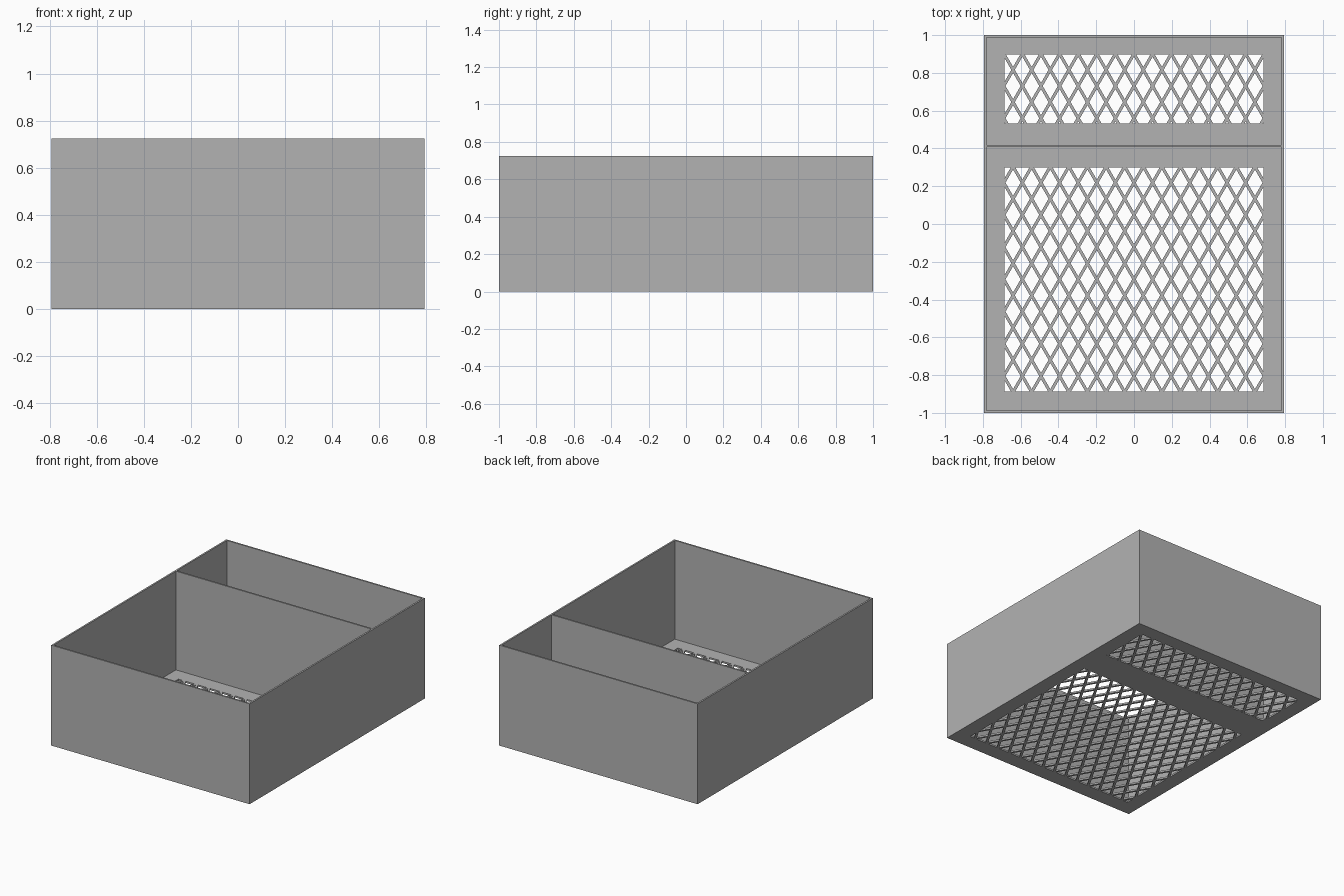
import bpy, bmesh, math
from mathutils import Vector

cube = bpy.data.objects.get("Cube")
if cube:
    bpy.data.objects.remove(cube)

HALF_X, HALF_Y, HEIGHT = 0.793, 1.0, 0.725
WALL, FLOOR = 0.012, 0.012
DIVIDER = 0.413                      # centre line of the cross wall
WIN_X = 0.686
WINDOWS = [(-0.886, 0.299), (0.531, 0.898)]
PITCH, STRIP = 0.0985, 0.016         # lattice spacing and bar width
ANGLE = math.radians(60)
ORIGIN = Vector((0, -0.293, 0))      # a crossing of the lattice

grey = bpy.data.materials.new("mid grey")
grey.use_nodes = True
colour = (0.45, 0.45, 0.45, 1)
grey.diffuse_color = colour
grey.node_tree.nodes["Principled BSDF"].inputs["Base Color"].default_value = colour

bm = bmesh.new()


def cut(faces, point, normal):
    """Split the given faces along a vertical plane."""
    geom = {g for f in faces for g in (f, *f.edges, *f.verts)}
    bmesh.ops.bisect_plane(bm, geom=list(geom), plane_co=point, plane_no=normal, dist=1e-5)


def in_window(f, window):
    c = f.calc_center_median()
    return abs(c.x) < WIN_X and window[0] < c.y < window[1]


def in_wall(f):
    c = f.calc_center_median()
    return (abs(c.x) > HALF_X - WALL or abs(c.y) > HALF_Y - WALL
            or abs(c.y - DIVIDER) < WALL / 2)


def extrude_up(faces, height):
    top = bmesh.ops.extrude_face_region(bm, geom=faces)["geom"]
    verts = [v for v in top if isinstance(v, bmesh.types.BMVert)]
    bmesh.ops.translate(bm, vec=(0, 0, height), verts=verts)
    return [f for f in top if isinstance(f, bmesh.types.BMFace)]


# Base sheet, marked out for the walls and the two floor windows
corners = [(-1, -1), (1, -1), (1, 1), (-1, 1)]
bm.faces.new([bm.verts.new((x * HALF_X, y * HALF_Y, 0)) for x, y in corners])
for x in (WIN_X, HALF_X - WALL):
    for side in (-1, 1):
        cut(bm.faces, (side * x, 0, 0), (1, 0, 0))
rows = [y for w in WINDOWS for y in w]
rows += [WALL - HALF_Y, HALF_Y - WALL, DIVIDER - WALL / 2, DIVIDER + WALL / 2]
for y in rows:
    cut(bm.faces, (0, y, 0), (0, 1, 0))

# Diamond lattice in each window: cut along both bar edges, drop the holes
step = PITCH * math.sin(ANGLE)
normals = [Vector((math.sin(ANGLE), s * math.cos(ANGLE), 0)) for s in (-1, 1)]
for window in WINDOWS:
    for n in normals:
        for k in range(-20, 21):
            for edge in (-STRIP / 2, STRIP / 2):
                faces = [f for f in bm.faces if in_window(f, window)]
                cut(faces, ORIGIN + n * (k * step + edge), n)
    holes = []
    for f in bm.faces:
        if in_window(f, window):
            offset = f.calc_center_median() - ORIGIN
            gaps = [abs(offset.dot(n) - step * round(offset.dot(n) / step)) for n in normals]
            if min(gaps) > STRIP / 2:
                holes.append(f)
    bmesh.ops.delete(bm, geom=holes, context="FACES")

# Floor thickness, then the outer walls and divider rising from it
top_faces = extrude_up(list(bm.faces), FLOOR)
extrude_up([f for f in top_faces if in_wall(f)], HEIGHT - FLOOR)
bmesh.ops.recalc_face_normals(bm, faces=bm.faces)
bmesh.ops.dissolve_limit(bm, angle_limit=0.01, verts=bm.verts, edges=bm.edges)
bmesh.ops.triangulate(bm, faces=[f for f in bm.faces if len(f.verts) > 4])

mesh = bpy.data.meshes.new("divided_tray")
bm.to_mesh(mesh)
bm.free()
mesh.materials.append(grey)
tray = bpy.data.objects.new("divided_tray", mesh)
bpy.context.collection.objects.link(tray)
